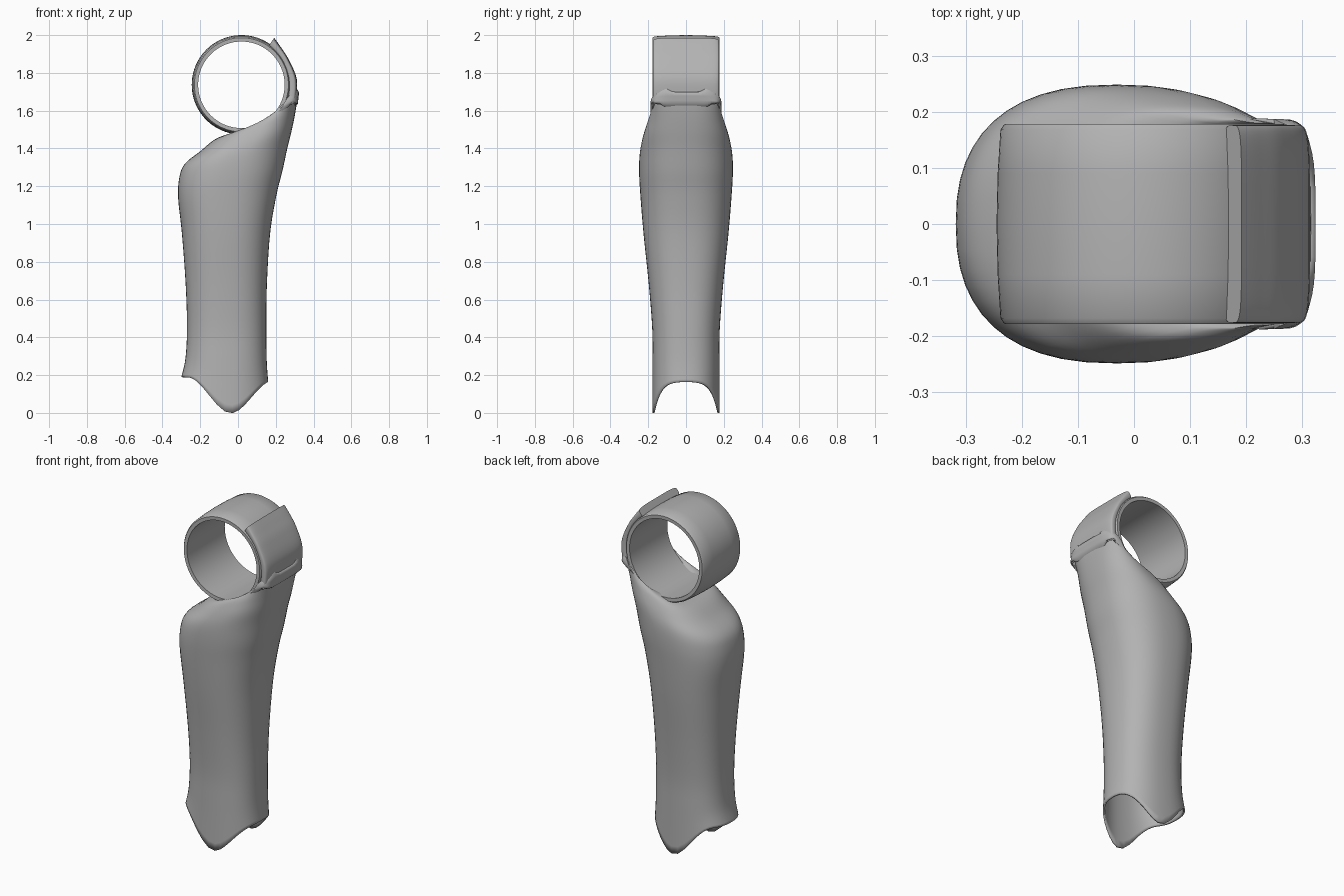
import bpy, bmesh, math
from mathutils import Vector

cube = bpy.data.objects.get("Cube")
if cube:
    bpy.data.objects.remove(cube, do_unlink=True)

grey = bpy.data.materials.new("plain_grey")
grey.use_nodes = True
grey.diffuse_color = (0.45, 0.45, 0.45, 1)
grey.node_tree.nodes["Principled BSDF"].inputs["Base Color"].default_value = grey.diffuse_color

RING_X, RING_Z = 0.018, 1.737
SIDES = 48


def finish(name, bm, angle):
    bmesh.ops.recalc_face_normals(bm, faces=bm.faces)
    mesh = bpy.data.meshes.new(name)
    bm.to_mesh(mesh)
    bm.free()
    mesh.materials.append(grey)
    obj = bpy.data.objects.new(name, mesh)
    bpy.context.collection.objects.link(obj)
    bpy.ops.object.select_all(action='DESELECT')
    obj.select_set(True)
    bpy.context.view_layer.objects.active = obj
    bpy.ops.object.shade_smooth_by_angle(angle=math.radians(angle))
    return obj


def skin(bm, loops, closed=False):
    pairs = list(zip(loops, loops[1:]))
    if closed:
        pairs.append((loops[-1], loops[0]))
    for a, b in pairs:
        n = len(a)
        for i in range(n):
            j = (i + 1) % n
            bm.faces.new((a[i], a[j], b[j], b[i]))


def on_ring(angle, radius):
    a = math.radians(angle)
    return RING_X + radius * math.cos(a), RING_Z + radius * math.sin(a)


def catmull(p, q, r, s, t):
    return [0.5 * (2*b + (c - a)*t + (2*a - 5*b + 4*c - d)*t*t + (3*b - a - 3*c + d)*t**3)
            for a, b, c, d in zip(p, q, r, s)]


# Sleeve sections: left x, left z, right x, right z, half depth, squareness
sections = [
    (-.30, .19, .16, .17, .178, 2.4),
    (-.278, .29, .152, .28, .177, 2.4),
    (-.27, .45, .15, .45, .179, 2.4),
    (-.277, .68, .153, .68, .197, 2.4),
    (-.297, .95, .170, .95, .225, 2.4),
    (-.317, 1.14, .203, 1.15, .241, 2.4),
    (-.31, 1.25, .235, 1.28, .248, 2.4),
    (-.28, 1.32, .261, 1.40, .246, 2.4),
    (-.20, 1.385, .283, 1.49, .233, 2.5),
    (-.11, 1.455, .300, 1.57, .210, 2.7),
    (.01, 1.49, .311, 1.64, .190, 3.0),
    (.13, 1.52, .315, 1.71, .179, 3.6),
]
# The arm hugs the ring and ends in a raised lip
for angle, outer in ((-20, .306), (5, .295), (28, .284), (44, .289), (55, .303)):
    sections.append((*on_ring(angle, .245), *on_ring(angle, outer), .176, 4.5))

STEPS = 5
rows = []
for i in range(len(sections) - 1):
    p, s = sections[max(i - 1, 0)], sections[min(i + 2, len(sections) - 1)]
    rows += [catmull(p, sections[i], sections[i + 1], s, k / STEPS) for k in range(STEPS)]
rows.append(sections[-1])

bm = bmesh.new()
loops = []
for r, (lx, lz, rx, rz, depth, power) in enumerate(rows):
    left, right = Vector((lx, 0, lz)), Vector((rx, 0, rz))
    drop = max(0, 1 - r / (STEPS + 1))
    loop = []
    for i in range(SIDES):
        a = math.tau * i / SIDES
        c, s = math.cos(a), math.sin(a)
        u = math.copysign(abs(c) ** (2 / power), c)
        v = math.copysign(abs(s) ** (2 / power), s)
        co = (left + right) / 2 + (right - left) / 2 * u
        co.y = depth * v
        # pointed hem at front and back
        t = min(1, abs(co.x + .04) / .225)
        co.z -= .181 * (1 - t * t * (3 - 2 * t)) * drop
        loop.append(bm.verts.new(co))
    loops.append(loop)
skin(bm, loops)
bm.faces.new(loops[-1])
sleeve = finish("sleeve_body", bm, 50)
shell = sleeve.modifiers.new("thin_wall", 'SOLIDIFY')
shell.thickness = .01
shell.offset = -1

# Ring: slightly crowned band turned about the y axis
half = [(.177, .229), (.178, .249), (.168, .256), (.09, .261), (0, .263)]
profile = half + [(-y, r) for y, r in reversed(half[:-1])]
bm = bmesh.new()
loops = []
for y, radius in profile:
    loop = []
    for i in range(96):
        x, z = on_ring(i * 360 / 96, radius)
        loop.append(bm.verts.new((x, y, z)))
    loops.append(loop)
skin(bm, loops, closed=True)
finish("top_ring", bm, 35)
